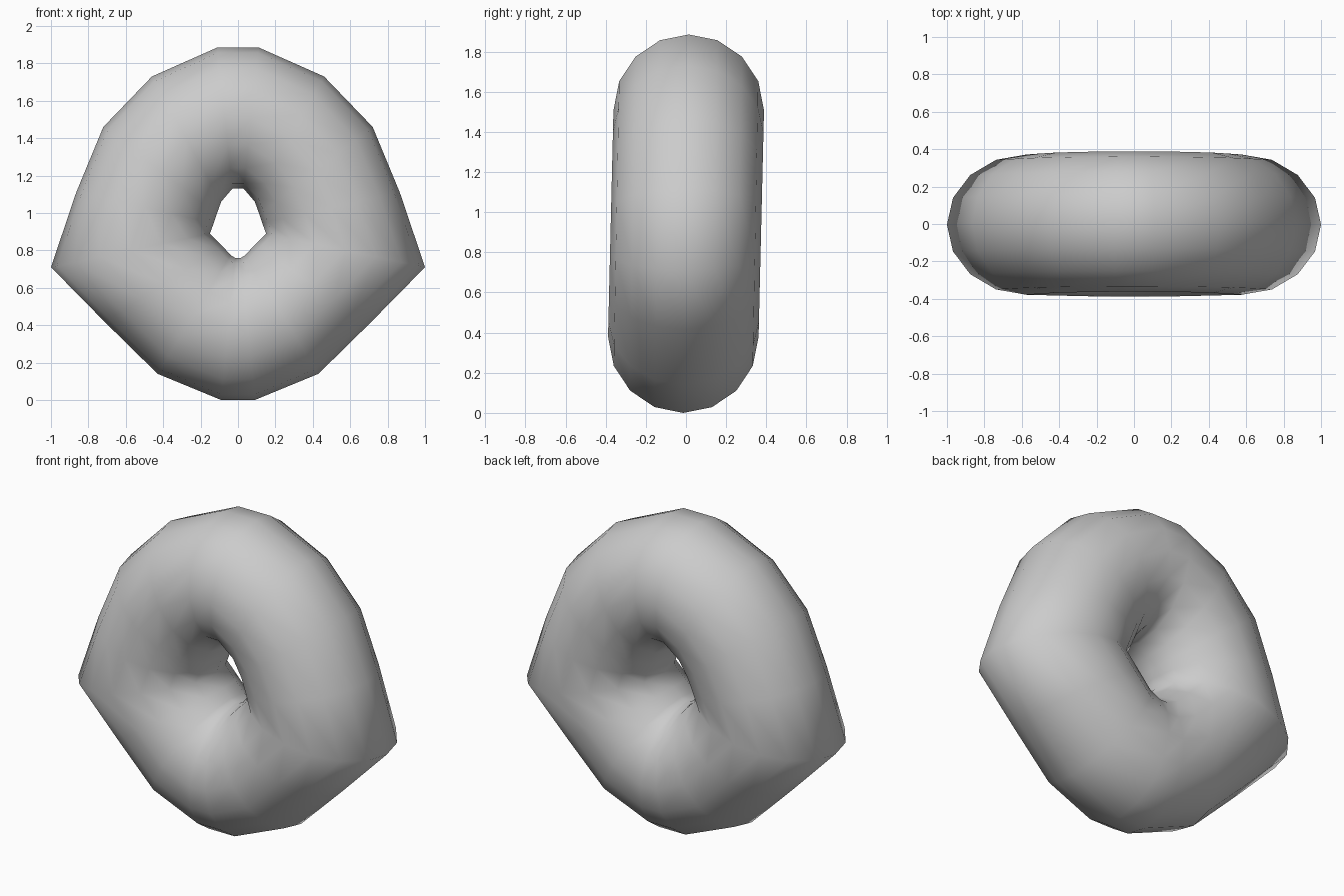
import bpy, bmesh
from math import sin, cos, pi
from mathutils import Vector

if "Cube" in bpy.data.objects:
    bpy.data.objects.remove(bpy.data.objects["Cube"])

SIDES = 16        # sides of the tube cross-section
TUBE_Y = 0.375    # tube radius front to back
LEAN = 0.024      # slight backward lean of the ring

# Right half, top to bottom: outer edge (x, z) and matching inner hole edge (x, z)
half = [
    ((0.11, 1.885), (0.03, 1.13)),
    ((0.46, 1.73), (0.09, 1.06)),
    ((0.72, 1.46), (0.115, 0.99)),
    ((0.865, 1.11), (0.13, 0.945)),
    ((1.00, 0.71), (0.15, 0.89)),
    ((0.71, 0.415), (0.085, 0.825)),
    ((0.43, 0.14), (0.04, 0.775)),
    ((0.09, 0.0), (0.015, 0.76)),
]
# Mirror to close the loop
mirrored = [((-o[0], o[1]), (-i[0], i[1])) for o, i in reversed(half)]
stations = half + mirrored

# Tube: one mitred elliptical section at each station
bm = bmesh.new()
rings = []
for o, i in stations:
    outer, inner = Vector((o[0], 0, o[1])), Vector((i[0], 0, i[1]))
    centre, arm = (outer + inner) / 2, (outer - inner) / 2
    ring = []
    for k in range(SIDES):
        a = 2 * pi * k / SIDES
        p = centre + arm * cos(a)
        p.y = TUBE_Y * sin(a) + LEAN * (centre.z - 0.94)
        ring.append(bm.verts.new(p))
    rings.append(ring)

for n, r in enumerate(rings):
    s = rings[(n + 1) % len(rings)]
    for k in range(SIDES):
        j = (k + 1) % SIDES
        bm.faces.new((r[k], r[j], s[j], s[k])).smooth = True
bmesh.ops.recalc_face_normals(bm, faces=bm.faces)

mesh = bpy.data.meshes.new("ring")
bm.to_mesh(mesh)
bm.free()
ring_obj = bpy.data.objects.new("ring", mesh)
bpy.context.collection.objects.link(ring_obj)
